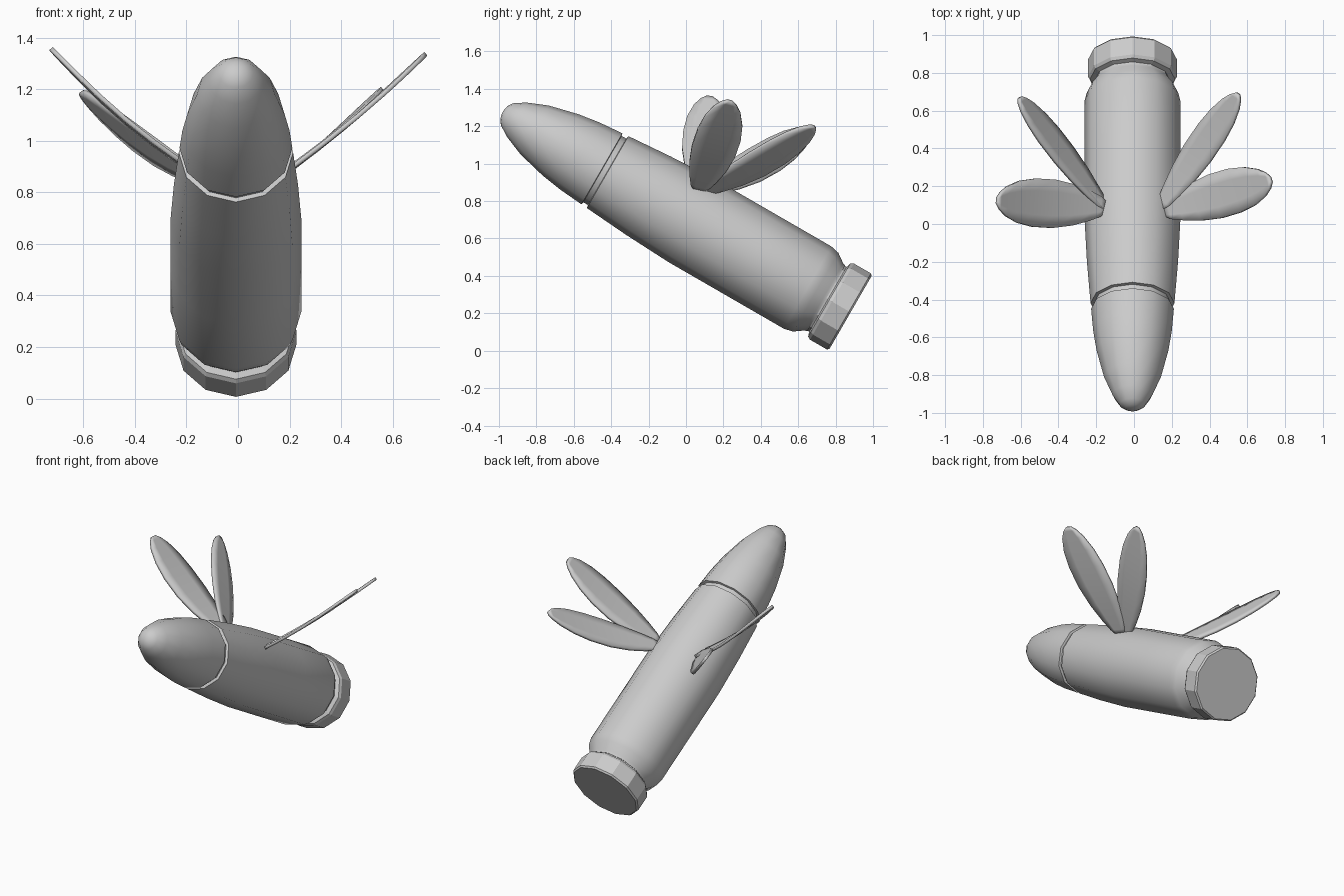
import bpy, bmesh, math
from mathutils import Vector

if "Cube" in bpy.data.objects:
    bpy.data.objects.remove(bpy.data.objects["Cube"])

SIDES = 12
BASE = (-0.008, 0.88, 0.205)      # centre of the rear face
TILT = math.radians(60)           # long axis points forward and up


def finish(name, bm, angle):
    bmesh.ops.recalc_face_normals(bm, faces=bm.faces[:])
    me = bpy.data.meshes.new(name)
    bm.to_mesh(me)
    bm.free()
    ob = bpy.data.objects.new(name, me)
    bpy.context.collection.objects.link(ob)
    bpy.ops.object.select_all(action='DESELECT')
    ob.select_set(True)
    bpy.context.view_layer.objects.active = ob
    if angle:
        bpy.ops.object.shade_smooth_by_angle(angle=math.radians(angle))
    return ob


def lathe(name, profile, angle):
    """Revolve (distance along axis, radius) pairs and cap both ends."""
    bm = bmesh.new()
    rings = []
    for t, r in profile:
        rings.append([bm.verts.new((r * math.cos(k * math.tau / SIDES),
                                    r * math.sin(k * math.tau / SIDES), t))
                      for k in range(SIDES)])
    for a, b in zip(rings, rings[1:]):
        for k in range(SIDES):
            n = (k + 1) % SIDES
            bm.faces.new((a[k], a[n], b[n], b[k]))
    bm.faces.new(rings[0])
    bm.faces.new(rings[-1])
    ob = finish(name, bm, angle)
    ob.location = BASE
    ob.rotation_euler = (TILT, 0, 0)
    return ob


# leaf outline: (fraction of length, fraction of half width)
LEAF = [(0, .22), (.05, .42), (.15, .62), (.3, .85), (.48, 1), (.66, 1),
        (.8, .87), (.91, .62), (.97, .36), (1, .12)]


def wing(name, root, tip, half, z_root, slope_x, slope_y, sag=0.02):
    """Thin leaf laid out in plan, then lifted onto a sloping plane."""
    root, tip = Vector(root), Vector(tip)
    along = tip - root
    side = Vector((-along.y, along.x)).normalized()
    bm = bmesh.new()
    rows = []
    for s, w in LEAF:
        row = []
        for c in (-1, -.5, 0, .5, 1):
            d = along * s + side * (c * w * half)
            z = z_root + slope_x * d.x + slope_y * d.y - sag * math.sin(math.pi * s)
            row.append(bm.verts.new((root.x + d.x, root.y + d.y, z)))
        rows.append(row)
    for a, b in zip(rows, rows[1:]):
        for k in range(4):
            bm.faces.new((a[k], a[k + 1], b[k + 1], b[k]))
    ob = finish(name, bm, 40)
    mod = ob.modifiers.new("thickness", 'SOLIDIFY')
    mod.thickness = 0.018
    mod.offset = 0
    return ob


# rear rim, faceted
lathe("rear_rim", [(0, .226), (.01, .235), (.115, .235), (.132, .226),
                   (.14, .2), (.165, .2)], 0)

# main casing with shoulder at the back and slight taper at the front
lathe("casing", [(.15, .203), (.165, .207), (.216, .243), (.265, .254), (.6, .254),
                 (.98, .254), (1.25, .241), (1.5, .222), (1.503, .205), (1.52, .205)], 35)

# rounded nose
lathe("nose", [(1.51, .205), (1.532, .205), (1.535, .219), (1.67, .208), (1.79, .19), (1.95, .151),
               (2.06, .106), (2.12, .068), (2.14, .038), (2.146, .012)], 35)

# two wings on each side, spread in a fan
wing("right_front_wing", (.16, .065), (.725, .235), .12, .86, .84, 0)
wing("right_rear_wing", (.14, .085), (.55, .69), .08, .85, .84, 0)
wing("left_front_wing", (-.15, .09), (-.725, .125), .128, .87, -.85, -.05, .035)
wing("left_rear_wing", (-.15, .08), (-.605, .67), .06, .86, -1.35, -.51)
